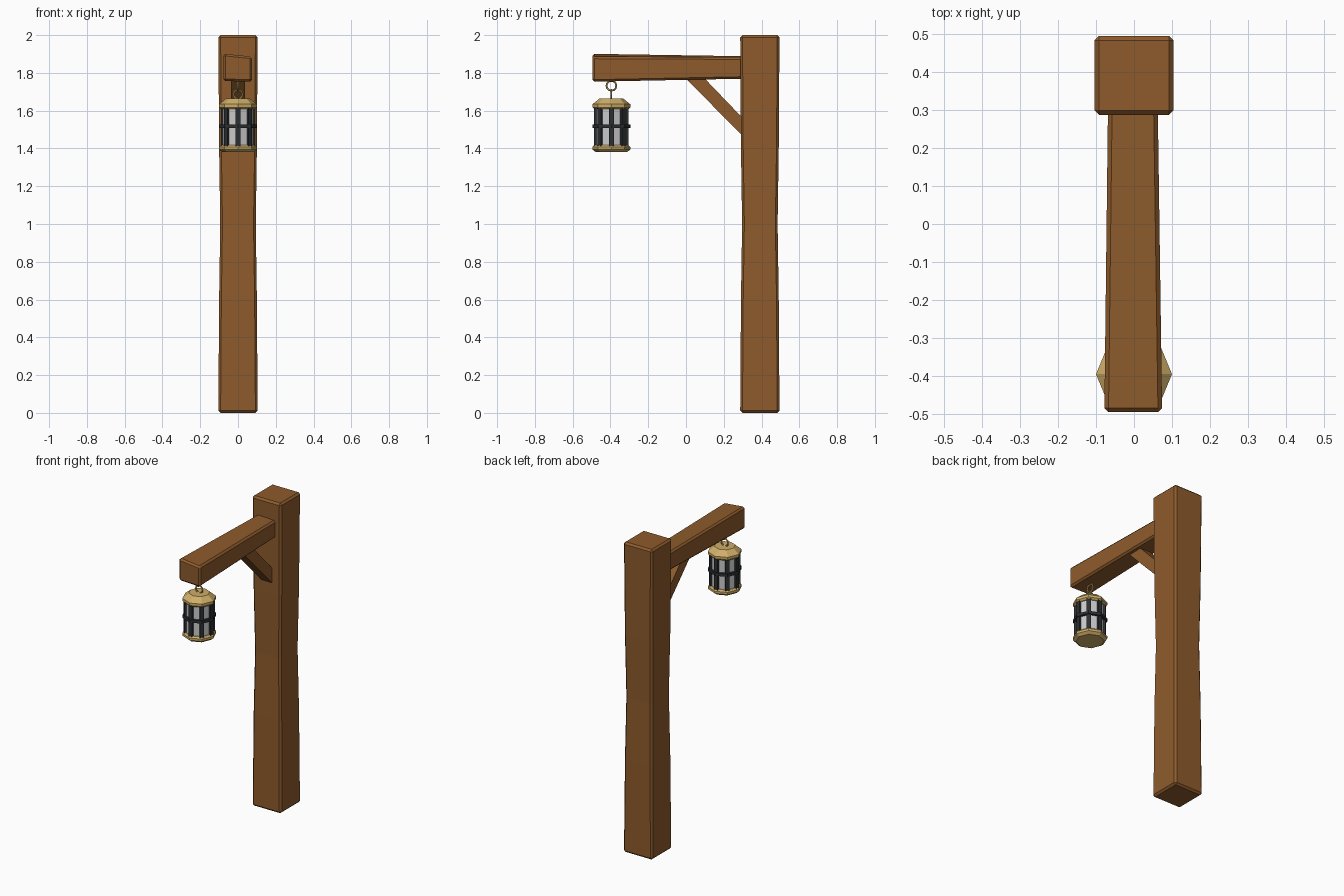
import bpy, bmesh, math
from mathutils import Matrix, Vector

if "Cube" in bpy.data.objects:
    bpy.data.objects.remove(bpy.data.objects["Cube"])


def material(name, color):
    m = bpy.data.materials.new(name)
    m.diffuse_color = (*color, 1)
    m.use_nodes = True
    m.node_tree.nodes["Principled BSDF"].inputs["Base Color"].default_value = m.diffuse_color
    return m


WOOD = material("wood", (0.27, 0.105, 0.025))
BRASS = material("brass", (0.62, 0.42, 0.14))
IRON = material("iron", (0.025, 0.028, 0.03))


def finish(bm, name, mat=None, bevel=0):
    bmesh.ops.recalc_face_normals(bm, faces=bm.faces)
    mesh = bpy.data.meshes.new(name)
    bm.to_mesh(mesh)
    bm.free()
    ob = bpy.data.objects.new(name, mesh)
    bpy.context.collection.objects.link(ob)
    if mat:
        mesh.materials.append(mat)
    if bevel:
        b = ob.modifiers.new("bevel", 'BEVEL')
        b.width = bevel
        b.segments = 1
        b.limit_method = 'ANGLE'
        b.angle_limit = math.radians(40)
    return ob


def loft(name, rings, mat, bevel=0, closed=False):
    """Skin a list of rings; cap the ends, or join last to first if closed."""
    bm = bmesh.new()
    vs = [[bm.verts.new(p) for p in r] for r in rings]
    n = len(vs[0])
    pairs = list(zip(vs, vs[1:])) + ([(vs[-1], vs[0])] if closed else [])
    for a, b in pairs:
        for i in range(n):
            j = (i + 1) % n
            bm.faces.new((a[i], a[j], b[j], b[i]))
    if not closed:
        bm.faces.new(vs[0])
        bm.faces.new(vs[-1])
    return finish(bm, name, mat, bevel)


def octagon(r, z):
    return [(r * math.cos(k * math.pi / 4), LY + r * math.sin(k * math.pi / 4), z)
            for k in range(8)]


def square(h, z, cy):
    return [(-h, cy - h, z), (h, cy - h, z), (h, cy + h, z), (-h, cy + h, z)]


# Post, slightly waisted
loft("post", [square(h, z, 0.391) for h, z in
              ((0.104, 0), (0.100, 0.6), (0.094, 1.0), (0.100, 1.4), (0.104, 2.0))],
     WOOD, 0.012)

# Arm, tapering toward the post and a little crooked
loft("arm", [
    [(-0.078, -0.495, 1.757), (0.074, -0.495, 1.753), (0.074, -0.495, 1.886), (-0.078, -0.495, 1.902)],
    [(-0.068, 0.35, 1.772), (0.062, 0.35, 1.770), (0.062, 0.35, 1.882), (-0.068, 0.35, 1.888)],
], WOOD, 0.011)

# Diagonal brace, ends buried in arm and post
loft("brace", [[(x, y, z) for y, z in ((-0.02, 1.79), (0.08, 1.79), (0.32, 1.54), (0.32, 1.445))]
               for x in (-0.038, 0.038)], WOOD)

# Lantern body: eight-sided caps, glass and middle band
LY = -0.395
loft("lantern_base", [octagon(r, z) for r, z in
                      ((0.082, 1.38), (0.1, 1.394), (0.1, 1.408), (0.09, 1.418))], BRASS)
loft("lantern_roof", [octagon(r, z) for r, z in
                      ((0.09, 1.608), (0.1, 1.618), (0.1, 1.634), (0.062, 1.665))], BRASS)
loft("lantern_glass", [octagon(0.084, z) for z in (1.41, 1.615)], None)
loft("lantern_band", [octagon(r, z) for r, z in
                      ((0.082, 1.508), (0.1, 1.508), (0.1, 1.526), (0.082, 1.526))],
     IRON, closed=True)

# Upright bars on each corner of the glass
bm = bmesh.new()
for k in range(8):
    rot = Matrix.Rotation(k * math.pi / 4, 4, 'Z')
    m = (Matrix.Translation((0, LY, 1.5125)) @ rot @ Matrix.Translation((0.083, 0, 0))
         @ Matrix.Diagonal((0.016, 0.026, 0.205, 1)))
    bmesh.ops.create_cube(bm, size=1, matrix=m)
finish(bm, "lantern_bars", IRON)


# Two interlocking hanging links
def link(name, z, major, minor, axis):
    rings = []
    for i in range(12):
        a = i * math.tau / 12
        d = Vector((math.cos(a), 0, math.sin(a)))
        side = Vector((0, 1, 0))
        if axis == 'X':
            d, side = Vector((0, d.x, d.z)), Vector((1, 0, 0))
        rings.append([Vector((0, LY, z)) + d * (major + minor * math.cos(b)) + side * minor * math.sin(b)
                      for b in (k * math.tau / 6 for k in range(6))])
    loft(name, rings, BRASS, closed=True)


link("lantern_ring", 1.686, 0.024, 0.005, 'Y')
link("arm_ring", 1.732, 0.026, 0.005, 'X')
